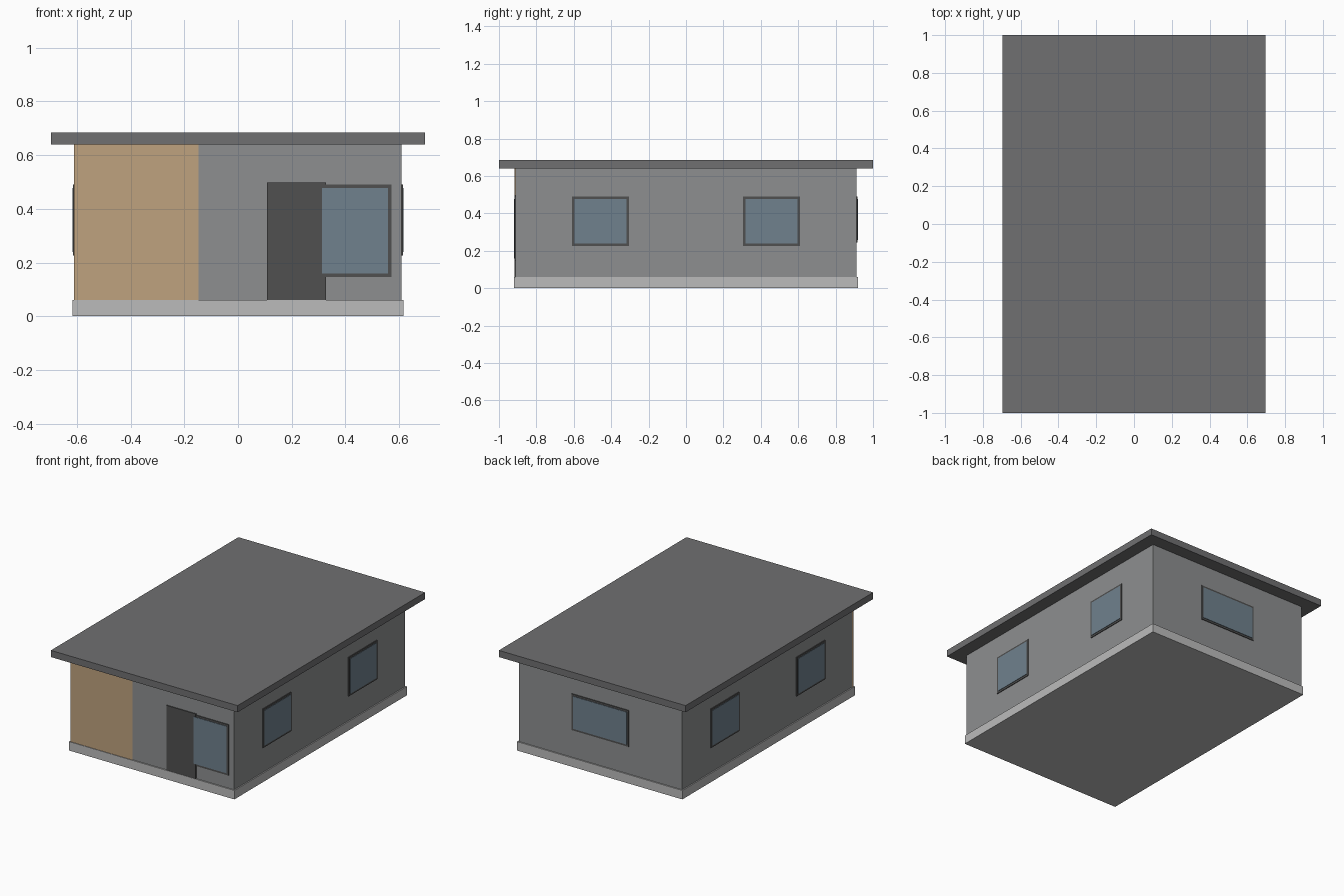
import bpy
import bmesh

if "Cube" in bpy.data.objects:
    bpy.data.objects.remove(bpy.data.objects["Cube"])


def material(name, color):
    m = bpy.data.materials.new(name)
    m.diffuse_color = (*color, 1)
    m.use_nodes = True
    m.node_tree.nodes["Principled BSDF"].inputs["Base Color"].default_value = m.diffuse_color
    return m


WALL = material("wall_grey", (0.27, 0.275, 0.28))
ROOF = material("roof_grey", (0.16, 0.16, 0.165))
BASE = material("concrete", (0.5, 0.5, 0.5))
DARK = material("dark_trim", (0.08, 0.08, 0.08))
WOOD = material("wood", (0.52, 0.36, 0.21))
GLASS = material("glass", (0.16, 0.22, 0.27))


def box(name, x, y, z, mat):
    """Box from (min, max) ranges on each axis."""
    bm = bmesh.new()
    bmesh.ops.create_cube(bm, size=1)
    for v in bm.verts:
        v.co = [r[0] if c < 0 else r[1] for c, r in zip(v.co, (x, y, z))]
    mesh = bpy.data.meshes.new(name)
    bm.to_mesh(mesh)
    bm.free()
    mesh.materials.append(mat)
    ob = bpy.data.objects.new(name, mesh)
    bpy.context.collection.objects.link(ob)
    return ob


WX, WY = 0.609, 0.912  # wall half sizes
B = 0.013              # window frame width


def window(name, axis, side, span, z):
    """Thin frame with slightly raised glass, on the wall facing axis * side."""
    wall = WX if axis == "x" else WY
    layers = (("frame", 0.005, 0, DARK), ("glass", 0.008, B, GLASS))
    for part, out, inset, mat in layers:
        depth = sorted((side * (wall - 0.01), side * (wall + out)))
        across = (span[0] + inset, span[1] - inset)
        height = (z[0] + inset, z[1] - inset)
        x, y = (depth, across) if axis == "x" else (across, depth)
        box(f"{name}_{part}", x, y, height, mat)


# Main body
box("foundation", (-0.617, 0.617), (-0.92, 0.92), (0, 0.06), BASE)
box("walls", (-WX, WX), (-WY, WY), (0.06, 0.64), WALL)
box("roof_slab", (-0.697, 0.697), (-1, 1), (0.64, 0.685), ROOF)

# Front wood cladding and door
box("wood_cladding", (-0.611, -0.148), (-0.916, -0.9), (0.06, 0.64), WOOD)
box("front_door", (0.108, 0.327), (-0.918, -0.9), (0.06, 0.498), DARK)

# Windows
window("front_window", "y", -1, (0.30, 0.571), (0.147, 0.49))
window("back_window", "y", 1, (-0.213, 0.213), (0.245, 0.49))
for side, sname in ((1, "right"), (-1, "left")):
    window(f"{sname}_front_window", "x", side, (-0.609, -0.305), (0.227, 0.49))
    window(f"{sname}_back_window", "x", side, (0.305, 0.609), (0.227, 0.49))
